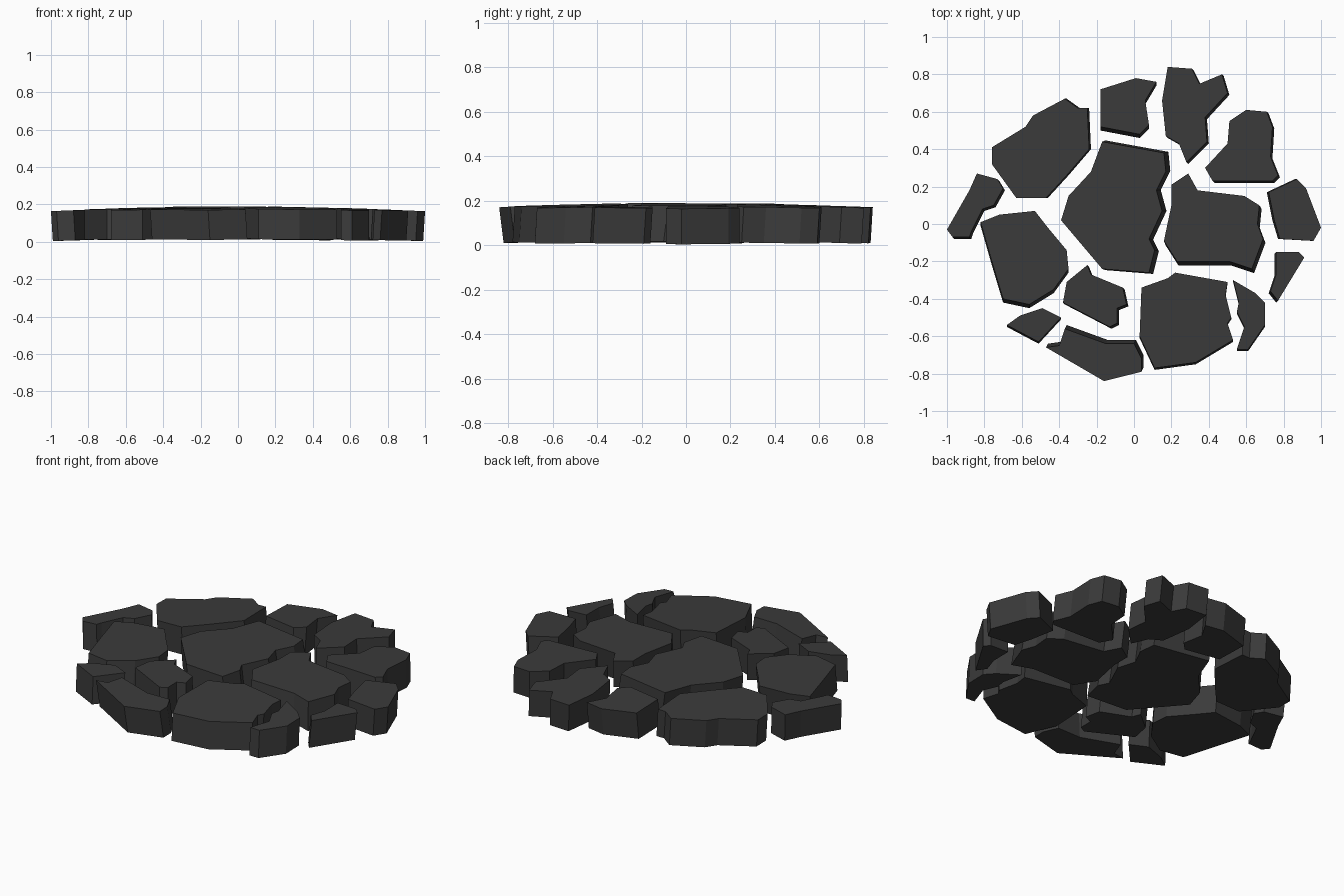
import bpy
import bmesh
from mathutils import Vector

default_cube = bpy.data.objects.get("Cube")
if default_cube:
    bpy.data.objects.remove(default_cube, do_unlink=True)

# Single dark rock colour
rock = bpy.data.materials.new("dark_rock")
rock.use_nodes = True
rock_colour = (0.043, 0.043, 0.043, 1)
rock.diffuse_color = rock_colour
shader = rock.node_tree.nodes["Principled BSDF"]
shader.inputs["Base Color"].default_value = rock_colour
shader.inputs["Roughness"].default_value = 0.9


def dome(point, centre, crown, drop):
    """Height of a plane that touches a shallow dome above the stone centre."""
    return crown - drop * (2 * point.dot(centre) - centre.length_squared)


def stone(name, outline, lean=(0, 0), spread=1.0):
    """Slab with a tilted top; its underside is shifted by lean and scaled by spread.
    Outline and lean are in hundredths, clockwise from above."""
    top = [Vector(p) / 100 for p in outline]
    centre = sum(top, Vector((0, 0))) / len(top)
    offset = Vector(lean) / 100
    base = [centre + (p - centre) * spread + offset for p in top]

    bm = bmesh.new()
    upper = [bm.verts.new((p.x, p.y, dome(p, centre, 0.188, 0.025))) for p in top]
    lower = [bm.verts.new((p.x, p.y, max(0, dome(p, centre, 0.025, 0.022)))) for p in base]
    bm.faces.new(upper)
    bm.faces.new(lower[::-1])
    for i in range(len(top)):
        j = (i + 1) % len(top)
        bm.faces.new((upper[j], upper[i], lower[i], lower[j]))
    bmesh.ops.recalc_face_normals(bm, faces=bm.faces)

    mesh = bpy.data.meshes.new(name)
    bm.to_mesh(mesh)
    bm.free()
    mesh.materials.append(rock)
    obj = bpy.data.objects.new(name, mesh)
    bpy.context.collection.objects.link(obj)
    return obj


# Large inner stones
stone("centre_stone",
      [(-17, 44), (16, 38), (17, 28), (12, 18), (15, 7), (8, -8), (11, -14),
       (8, -26), (-17, -24), (-39, 2), (-35, 15), (-23, 28)],
      lean=(2, 0), spread=1.02)
stone("inner_left_stone",
      [(20, 21), (29, 27), (34, 18), (59, 15), (67, 10), (66, 0), (69, -8),
       (63, -24), (51, -20), (23, -20), (16, -9), (20, 10)],
      lean=(1, -2), spread=1.01)
stone("inner_right_stone",
      [(-53, 7), (-46, -2), (-36, -14), (-35, -24), (-43, -35), (-56, -43),
       (-70, -40), (-76, -20), (-82, 1), (-72, 5)],
      lean=(0, -2))
stone("inner_front_stone",
      [(-25, -22), (-23, -27), (-6, -34), (-4, -43), (-9, -45), (-9, -53),
       (-13, -55), (-38, -42), (-36, -31)],
      lean=(1, -1))

# Back rim stones
stone("back_right_stone",
      [(-37, 67), (-30, 62), (-25, 62), (-24, 40), (-36, 26), (-47, 14),
       (-63, 14), (-76, 32), (-76, 41), (-58, 52), (-54, 58)],
      lean=(1, 0))
stone("back_middle_stone",
      [(-18, 72), (1, 78), (12, 76), (6, 66), (8, 53), (3, 48), (-18, 52)],
      lean=(0, -2))
stone("back_forked_stone",
      [(18, 84), (31, 83), (35, 75), (47, 80), (50, 70), (38, 57), (39, 44),
       (28, 33), (24, 43), (17, 47), (15, 66)],
      lean=(1, -1))
stone("back_left_stone",
      [(60, 61), (71, 60), (74, 52), (73, 36), (77, 26), (74, 23), (42, 23),
       (38, 30), (50, 43), (51, 55)],
      lean=(1, -1))

# Side rim stones
stone("left_rim_stone",
      [(72, 17), (87, 24), (92, 19), (100, -2), (96, -9), (78, -8), (75, 2)],
      lean=(-1, 0))
stone("left_rim_chip",
      [(76, -15), (88, -15), (91, -18), (77, -41), (73, -36), (76, -27)],
      lean=(-1, -1))
stone("right_rim_stone",
      [(-84, 27), (-73, 24), (-70, 19), (-75, 10), (-81, 8), (-87, -4),
       (-88, -7), (-97, -7), (-100, -3), (-88, 18)],
      lean=(1, -1))

# Front rim stones
stone("front_left_stone",
      [(22, -26), (50, -31), (49, -38), (52, -50), (50, -53), (53, -62),
       (33, -74), (11, -77), (3, -60), (4, -34), (18, -29)],
      lean=(0, -1))
stone("front_left_chip",
      [(53, -30), (65, -37), (70, -42), (70, -54), (61, -67), (55, -67),
       (59, -55), (55, -47), (56, -42)],
      lean=(0, -1))
stone("front_middle_stone",
      [(-37, -56), (-15, -64), (0, -64), (4, -72), (4, -79), (-16, -84),
       (-47, -66), (-40, -65)],
      lean=(1, 2))
stone("front_right_chip",
      [(-68, -54), (-61, -49), (-49, -45), (-39, -50), (-51, -63)],
      lean=(0, -1))
